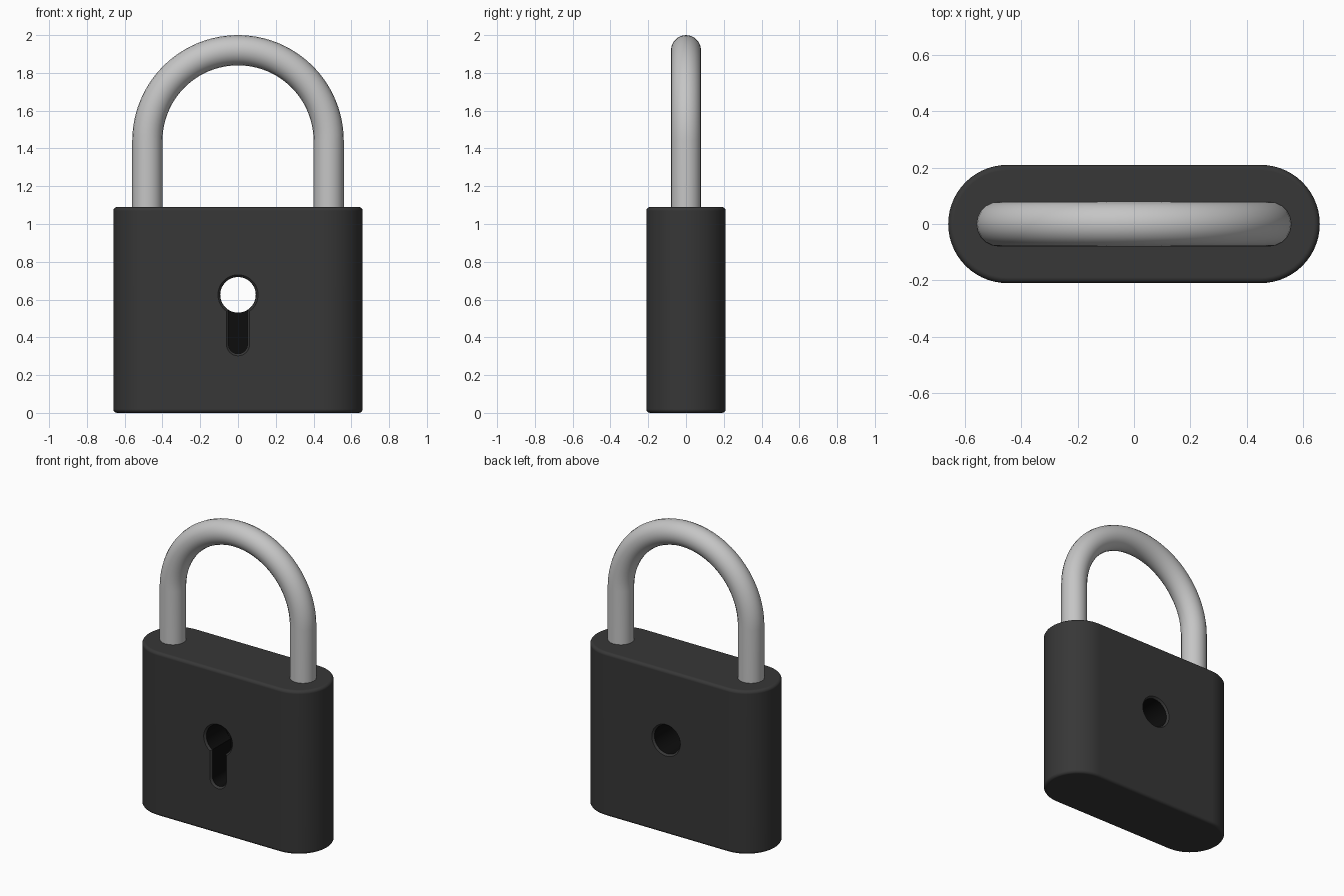
import bpy, bmesh, math
from math import sin, cos, pi

if "Cube" in bpy.data.objects:
    bpy.data.objects.remove(bpy.data.objects["Cube"])


def material(name, v):
    m = bpy.data.materials.new(name)
    m.diffuse_color = (v, v, v, 1)
    m.use_nodes = True
    m.node_tree.nodes["Principled BSDF"].inputs["Base Color"].default_value = m.diffuse_color
    return m


body_mat = material("charcoal body", 0.038)
hole_mat = material("black keyhole", 0.004)
steel_mat = material("steel grey", 0.56)


def loft(name, rings):
    """Skin a list of equal-length closed rings and cap both ends."""
    bm = bmesh.new()
    vs = [[bm.verts.new(p) for p in r] for r in rings]
    n = len(vs[0])
    for a, b in zip(vs, vs[1:]):
        for i in range(n):
            j = (i + 1) % n
            bm.faces.new((a[i], a[j], b[j], b[i]))
    bm.faces.new(vs[0])
    bm.faces.new(vs[-1])
    bmesh.ops.recalc_face_normals(bm, faces=bm.faces)
    me = bpy.data.meshes.new(name)
    bm.to_mesh(me)
    bm.free()
    ob = bpy.data.objects.new(name, me)
    bpy.context.collection.objects.link(ob)
    return ob


def arc(cx, cy, r, a0, a1, n):
    return [(cx + r * cos(a0 + (a1 - a0) * i / n),
             cy + r * sin(a0 + (a1 - a0) * i / n)) for i in range(n + 1)]


# Body: stadium outline with rounded top and bottom edges
HALF_X, HALF_Y, TOP, EDGE = 0.66, 0.21, 1.09, 0.02


def stadium(inset, z):
    c, r = HALF_X - HALF_Y, HALF_Y - inset
    pts = arc(c, 0, r, -pi / 2, pi / 2, 28) + arc(-c, 0, r, pi / 2, 1.5 * pi, 28)
    return [(x, y, z) for x, y in pts]


quarter = [(EDGE * (1 - sin(t)), EDGE * (1 - cos(t))) for t in
           [i * pi / 8 for i in range(5)]]
rings = [stadium(i, z) for i, z in quarter]
rings += [stadium(i, TOP - z) for i, z in reversed(quarter)]
body = loft("body", rings)
body.data.materials.append(body_mat)
body.data.materials.append(hole_mat)

# Keyhole cutters: blind keyhole from the front, round hole through to the back
HOLE_Z, SLOT_Z, HOLE_R, SLOT_R = 0.625, 0.363, 0.095, 0.05


def keyhole(grow, y):
    r, w = HOLE_R + grow, SLOT_R + grow
    a = math.asin(w / r)
    pts = arc(0, HOLE_Z, r, -pi / 2 + a, 1.5 * pi - a, 40)
    pts += arc(0, SLOT_Z, w, pi, 2 * pi, 16)
    return [(x, y, z) for x, z in pts]


def round_hole(grow, y):
    return [(x, y, z) for x, z in arc(0, HOLE_Z, HOLE_R - 0.001 + grow, 0, 2 * pi, 48)[:-1]]


FLARE = 0.012
cutters = [
    loft("keyhole_cutter", [keyhole(FLARE, -0.3), keyhole(FLARE, -HALF_Y - 0.001),
                            keyhole(0, -HALF_Y + FLARE), keyhole(0, 0.0)]),
    loft("round_hole_cutter", [round_hole(0, -0.05), round_hole(0, HALF_Y - FLARE),
                               round_hole(FLARE, HALF_Y + 0.001), round_hole(FLARE, 0.3)]),
]
bpy.context.view_layer.objects.active = body
body.select_set(True)
for c in cutters:
    c.hide_render = True
    m = body.modifiers.new("cut", 'BOOLEAN')
    m.operation, m.solver, m.object = 'DIFFERENCE', 'EXACT', c
    bpy.ops.object.modifier_apply(modifier=m.name)
    bpy.data.objects.remove(c)

# Keyhole interior is black
for p in body.data.polygons:
    x, y, z = p.center
    inside = abs(x) < 0.12 and abs(y) < HALF_Y - 0.009 and 0.28 < z < 0.75
    p.material_index = 1 if inside else 0
bpy.ops.object.select_all(action='DESELECT')
body.select_set(True)
bpy.ops.object.shade_smooth_by_angle(angle=math.radians(35))
body.modifiers.new("even_shading", 'WEIGHTED_NORMAL').keep_sharp = True

# Shackle: round bar bent into a U
path = [(0.48, 1.02)] + arc(0, 1.44, 0.48, 0, pi, 48) + [(-0.48, 1.02)]
cu = bpy.data.curves.new("shackle", 'CURVE')
cu.dimensions = '3D'
cu.bevel_depth = 0.08
cu.bevel_resolution = 8
cu.use_fill_caps = True
sp = cu.splines.new('POLY')
sp.points.add(len(path) - 1)
for p, (x, z) in zip(sp.points, path):
    p.co = (x, 0, z, 1)
shackle = bpy.data.objects.new("shackle", cu)
bpy.context.collection.objects.link(shackle)
cu.materials.append(steel_mat)
bpy.ops.object.select_all(action='DESELECT')
shackle.select_set(True)
bpy.context.view_layer.objects.active = shackle
bpy.ops.object.convert(target='MESH')
bpy.ops.object.shade_smooth_by_angle(angle=math.radians(35))
